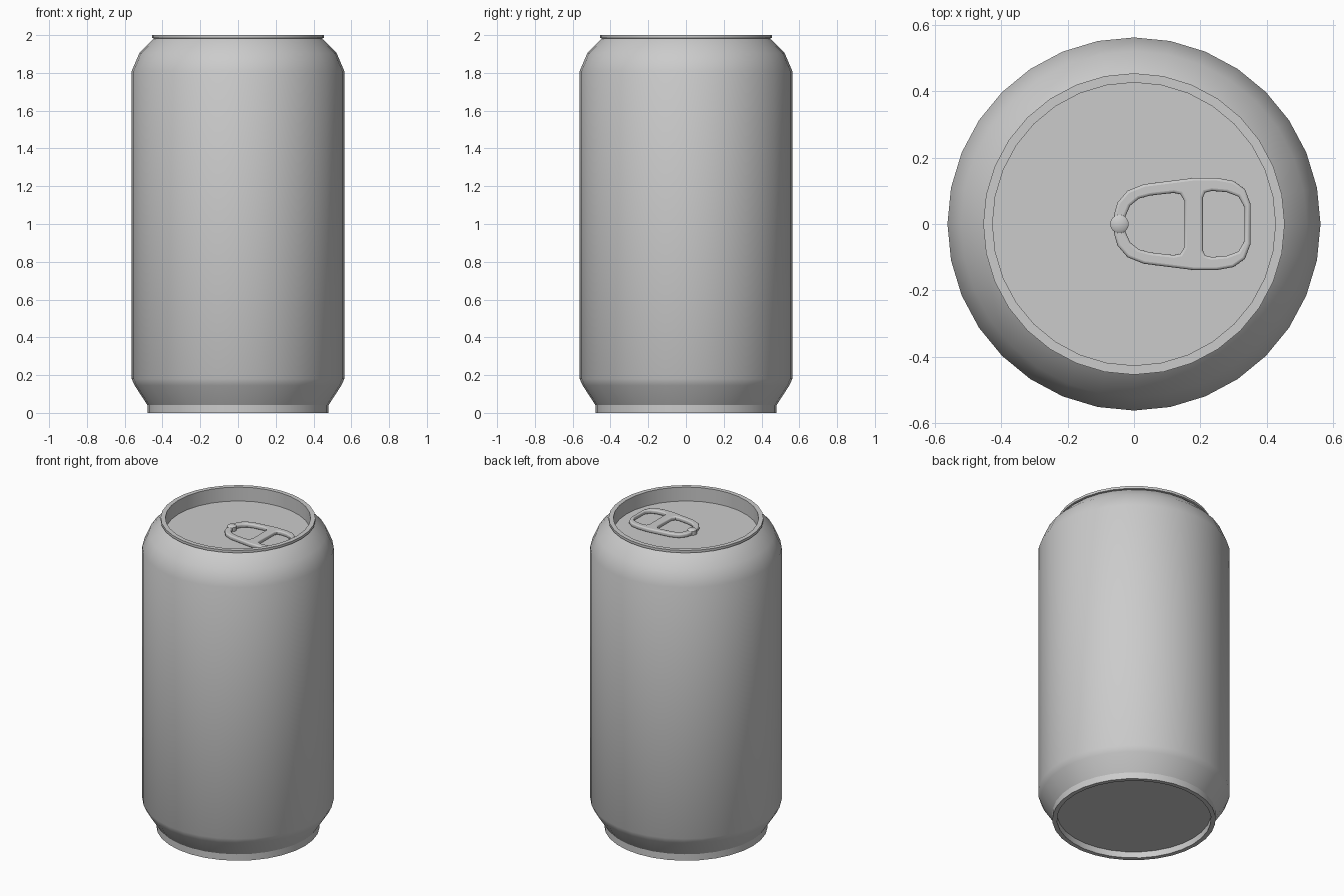
import bpy, bmesh, math

if "Cube" in bpy.data.objects:
    bpy.data.objects.remove(bpy.data.objects["Cube"])

metal = bpy.data.materials.new("plain grey metal")
metal.diffuse_color = (0.6, 0.6, 0.6, 1)
metal.use_nodes = True
metal.node_tree.nodes["Principled BSDF"].inputs["Base Color"].default_value = metal.diffuse_color
SIDES = 32


def finish(obj, angle=40):
    obj.data.materials.clear()
    obj.data.materials.append(metal)
    bpy.ops.object.select_all(action='DESELECT')
    obj.select_set(True)
    bpy.context.view_layer.objects.active = obj
    bpy.ops.object.shade_smooth_by_angle(angle=math.radians(angle))


def lathe(name, profile, sides=SIDES, cx=0.0, cy=0.0):
    """Turn an (r, z) profile, listed from bottom to top of the outside, about z."""
    bm = bmesh.new()
    rings = []
    for r, z in profile:
        if r == 0:
            rings.append([bm.verts.new((cx, cy, z))] * sides)
        else:
            rings.append([bm.verts.new((cx + r * math.cos(math.tau * j / sides),
                                        cy + r * math.sin(math.tau * j / sides), z))
                          for j in range(sides)])
    for low, high in zip(rings, rings[1:]):
        for j in range(sides):
            k = (j + 1) % sides
            quad = [low[j], low[k], high[k], high[j]]
            bm.faces.new(list(dict.fromkeys(quad)))
    mesh = bpy.data.meshes.new(name)
    bm.to_mesh(mesh)
    bm.free()
    obj = bpy.data.objects.new(name, mesh)
    bpy.context.collection.objects.link(obj)
    finish(obj)
    return obj


# Recessed bottom and standing ring
lathe("can_base", [(0, 0.04), (0.453, 0.04), (0.453, 0), (0.48, 0), (0.48, 0.042)])

# Side wall with tapered foot and rounded shoulder
lathe("can_body", [(0.48, 0.042), (0.547, 0.145), (0.563, 0.18), (0.563, 1.81),
                   (0.522, 1.905), (0.452, 1.975), (0.443, 1.982)])

# Rolled lip and the wall down to the lid
lathe("top_rim", [(0.443, 1.982), (0.455, 1.984), (0.455, 2.0),
                  (0.427, 2.0), (0.427, 1.91)])

# Flat sunken lid
lathe("lid", [(0.427, 1.91), (0, 1.91)])

# Pull tab: half outlines mirrored across y, with two finger holes
outer = [(-0.06, 0.03), (-0.05, 0.065), (-0.02, 0.10), (0.03, 0.12), (0.18, 0.139),
         (0.25, 0.139), (0.30, 0.13), (0.335, 0.105), (0.352, 0.06)]
front_hole = [(-0.025, 0.025), (-0.012, 0.055), (0.015, 0.077), (0.05, 0.086),
              (0.12, 0.094), (0.14, 0.09), (0.152, 0.07)]
back_hole = [(0.208, 0.08), (0.215, 0.095), (0.235, 0.10), (0.28, 0.096),
             (0.315, 0.083), (0.333, 0.052)]

curve = bpy.data.curves.new("pull_tab", 'CURVE')
curve.dimensions = '2D'
curve.fill_mode = 'BOTH'
curve.extrude = 0.005
curve.bevel_depth = 0.008
curve.bevel_resolution = 2
curve.offset = -0.008
for half in (outer, front_hole, back_hole):
    loop = half + [(x, -y) for x, y in reversed(half)]
    spline = curve.splines.new('POLY')
    spline.points.add(len(loop) - 1)
    for p, (x, y) in zip(spline.points, loop):
        p.co = (x, y, 0, 1)
    spline.use_cyclic_u = True
tab = bpy.data.objects.new("pull_tab", curve)
tab.location.z = 1.923
bpy.context.collection.objects.link(tab)
bpy.ops.object.select_all(action='DESELECT')
tab.select_set(True)
bpy.context.view_layer.objects.active = tab
bpy.ops.object.convert(target='MESH')
finish(bpy.context.view_layer.objects.active)

# Rivet holding the tab
lathe("tab_rivet", [(0.028, 1.91), (0.028, 1.936), (0.02, 1.942), (0, 1.943)],
      sides=16, cx=-0.044)
